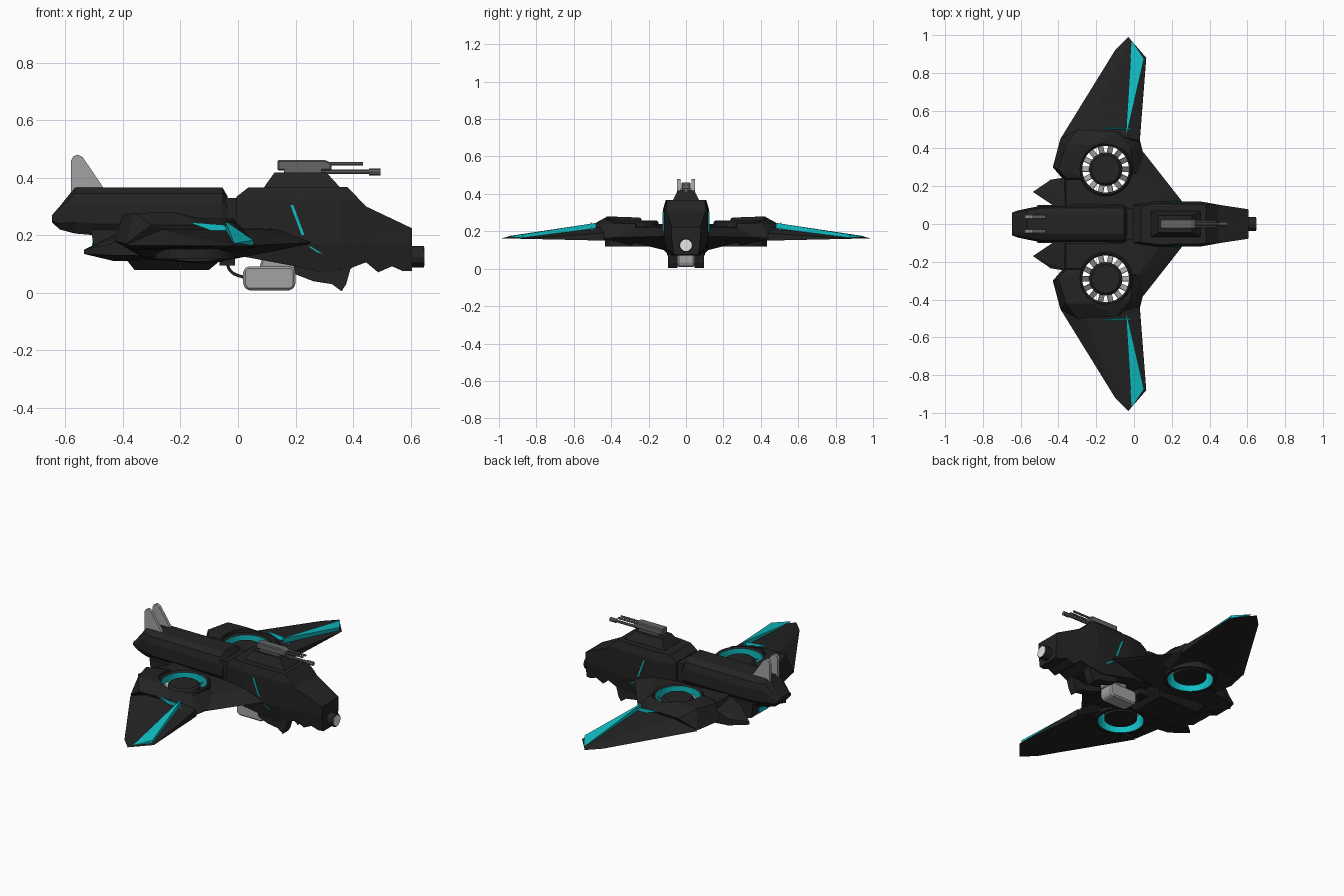
import bpy, bmesh, math
from mathutils import Vector, Matrix

if "Cube" in bpy.data.objects:
    bpy.data.objects.remove(bpy.data.objects["Cube"])


def material(name, rgb):
    m = bpy.data.materials.new(name)
    m.diffuse_color = (*rgb, 1)
    m.use_nodes = True
    m.node_tree.nodes["Principled BSDF"].inputs["Base Color"].default_value = m.diffuse_color
    return m


DARK = material("charcoal", (0.017, 0.017, 0.017))
CYAN = material("glow_cyan", (0.005, 0.52, 0.55))
LIGHT = material("light_grey", (0.36, 0.36, 0.36))
MID = material("gun_grey", (0.13, 0.13, 0.13))
WHITE = material("white", (0.9, 0.9, 0.9))


def finish(name, bm, *mats):
    bmesh.ops.recalc_face_normals(bm, faces=bm.faces[:])
    me = bpy.data.meshes.new(name)
    bm.to_mesh(me)
    bm.free()
    for m in mats:
        me.materials.append(m)
    ob = bpy.data.objects.new(name, me)
    bpy.context.collection.objects.link(ob)
    return ob


def hull(name, pts, mat=DARK, side=1):
    bm = bmesh.new()
    vs = [bm.verts.new((x, y * side, z)) for x, y, z in pts]
    r = bmesh.ops.convex_hull(bm, input=vs)
    junk = {v for v in r["geom_interior"] + r["geom_unused"] if isinstance(v, bmesh.types.BMVert)}
    bmesh.ops.delete(bm, geom=list(junk), context='VERTS')
    bmesh.ops.dissolve_limit(bm, angle_limit=0.02, verts=bm.verts[:], edges=bm.edges[:])
    return finish(name, bm, mat)


def box(name, x, y, z, mat=DARK, side=1):
    return hull(name, [(a, b, c) for a in x for b in y for c in z], mat, side)


def prism(name, profile, y0, y1, mat=DARK, bevel=0):
    """Side profile (x, z) extruded from y0 to y1."""
    bm = bmesh.new()
    f = bm.faces.new([bm.verts.new((x, y0, z)) for x, z in profile])
    r = bmesh.ops.extrude_face_region(bm, geom=[f])
    for v in r["geom"]:
        if isinstance(v, bmesh.types.BMVert):
            v.co.y = y1
    ob = finish(name, bm, mat)
    if bevel:
        m = ob.modifiers.new("bevel", 'BEVEL')
        m.width, m.segments = bevel, 1
    return ob


def cylinder(name, r1, r2, depth, loc, n=24, mat=DARK, axis='Z'):
    bm = bmesh.new()
    rot = Matrix.Rotation(math.pi / 2, 4, 'Y') if axis == 'X' else Matrix()
    bmesh.ops.create_cone(bm, cap_ends=True, segments=n, radius1=r1, radius2=r2, depth=depth,
                          matrix=Matrix.Translation(loc) @ rot)
    return finish(name, bm, mat)


# Forward fuselage: side profile cut into bands, then narrowed toward nose, roof and keel
def lerp(t, table):
    for (a, u), (b, v) in zip(table, table[1:]):
        if t <= b:
            return u + (v - u) * max(0, (t - a) / (b - a))
    return table[-1][1]


nose = [(-.005, .13), (-.005, .334), (.036, .366), (.38, .368), (.445, .30), (.605, .224),
        (.605, .075), (.574, .075), (.535, .092), (.487, .071), (.445, .106), (.39, .085),
        (.3, .07), (.21, .09)]
bm = bmesh.new()
face = bm.faces.new([bm.verts.new((x, -1, z)) for x, z in nose])
ext = bmesh.ops.extrude_face_region(bm, geom=[face])
for v in ext["geom"]:
    if isinstance(v, bmesh.types.BMVert):
        v.co.y = 1
for co, no in [((.12, 0, 0), (1, 0, 0)), ((.36, 0, 0), (1, 0, 0)), ((.46, 0, 0), (1, 0, 0)),
               ((0, 0, .32), (0, 0, 1)), ((0, 0, .17), (0, 0, 1))]:
    bmesh.ops.bisect_plane(bm, geom=bm.verts[:] + bm.edges[:] + bm.faces[:], plane_co=co, plane_no=no)
for v in bm.verts:
    w = lerp(v.co.x, [(-.01, .1), (.12, .122), (.36, .118), (.46, .1), (.605, .078)])
    v.co.y *= w * lerp(v.co.z, [(.06, .82), (.17, 1), (.32, 1), (.37, .88)])
finish("forward_fuselage", bm, DARK)

# Rear fuselage: rounded-top section lofted along x
section = [(.7, 0), (1, .25), (1, .65), (.88, .87), (.55, 1)]
section += [(-y, z) for y, z in reversed(section)]
stations = [(-.646, .06, .245, .27), (-.62, .07, .22, .30), (-.567, .082, .206, .366),
            (-.5, .095, .2, .366), (-.054, .097, .2, .366), (-.036, .088, .2, .335)]
bm = bmesh.new()
rings = [[bm.verts.new((x, y * w, a + z * (b - a))) for y, z in section] for x, w, a, b in stations]
for p, q in zip(rings, rings[1:]):
    for i in range(len(section)):
        j = (i + 1) % len(section)
        bm.faces.new((p[i], p[j], q[j], q[i]))
bm.faces.new(rings[0])
bm.faces.new(rings[-1])
finish("rear_fuselage", bm, DARK)

box("neck", (-.07, .02), (-.085, .085), (.14, .33))
hull("lower_rear_body", [(x, y, z) for y in (-.1, .1) for x, z in
                         [(-.51, .22), (-.5, .14), (-.42, .11), (.02, .13), (.02, .22)]])
hull("belly", [(x, y * s, z) for s in (-1, 1) for x, y, z in
               [(-.36, .1, .08), (-.1, .1, .08), (-.4, .15, .13), (-.04, .15, .13)]])
box("rear_exhaust", (-.508, -.5), (-.04, .04), (.145, .175), CYAN)

# Muzzle sensor
cylinder("muzzle", .037, .037, .06, (.616, 0, .125), 12, DARK, 'X')
cylinder("muzzle_lens", .032, .032, .006, (.646, 0, .125), 12, WHITE, 'X')

# Turret mount and guns
hull("turret_mount", [(x, y * s, z) for s in (-1, 1) for x, y, z in
                      [(.09, .07, .366), (.355, .07, .366), (.127, .045, .418), (.307, .045, .418)]])
box("turret_saddle", (.16, .29), (-.03, .03), (.41, .43), MID)
prism("gun_housing", [(.137, .425), (.137, .462), (.3, .462), (.325, .452), (.325, .425)], -.025, .025, MID, .005)
cylinder("lower_barrel", .008, .008, .2, (.38, 0, .42), 8, MID, 'X')
cylinder("barrel_tip", .012, .012, .04, (.475, 0, .42), 8, MID, 'X')

# Camera pod and its hose
prism("camera_mount", [(.07, .07), (.085, .125), (.15, .122), (.21, .11), (.21, .07)], -.035, .035, LIGHT, .006)
prism("camera_pod", [(.018, .025), (.018, .08), (.033, .092), (.185, .092), (.2, .08), (.2, .025),
                     (.185, .008), (.033, .008)], -.045, .045, LIGHT, .008)
box("hose_socket", (-.065, -.01), (-.04, .04), (.095, .14))
cu = bpy.data.curves.new("hose", 'CURVE')
cu.dimensions, cu.bevel_depth, cu.bevel_resolution = '3D', .006, 1
sp = cu.splines.new('BEZIER')
sp.bezier_points.add(2)
for p, co in zip(sp.bezier_points, [(-.04, 0, .11), (-.025, 0, .075), (.03, 0, .05)]):
    p.co, p.handle_left_type, p.handle_right_type = co, 'AUTO', 'AUTO'
cu.materials.append(DARK)
bpy.context.collection.objects.link(bpy.data.objects.new("hose", cu))

FX, FY, R = -.15, .29, .142  # lift fan centre and duct radius


def cut_duct(ob, side):
    cutter = cylinder("duct_cutter", R - .006, R - .006, 1, (FX, FY * side, .2), 28)
    m = ob.modifiers.new("duct", 'BOOLEAN')
    m.operation, m.object, m.solver = 'DIFFERENCE', cutter, 'EXACT'
    dg = bpy.context.evaluated_depsgraph_get()
    me = bpy.data.meshes.new_from_object(ob.evaluated_get(dg))
    ob.modifiers.clear()
    ob.data = me
    bpy.data.objects.remove(cutter)


for s, tag in ((-1, "right"), (1, "left")):
    # Wing root and fan nacelle, both pierced by the duct
    root = hull("wing_root_" + tag, [
        (.27, .1, .175), (.22, .13, .165), (.05, .38, .165), (-.4, .1, .12), (-.1, .12, .1),
        (-.37, .24, .13), (.15, .1, .22), (0, .3, .22), (-.36, .1, .24), (-.36, .25, .24)], DARK, s)
    nacelle = hull("fan_nacelle_" + tag, [
        (-.43, .30, .18), (-.36, .22, .14), (-.39, .45, .17), (.03, .45, .16), (.05, .37, .17),
        (.07, .27, .17), (-.33, .29, .125), (.0, .29, .125), (-.40, .29, .272), (-.36, .24, .26),
        (-.36, .42, .277), (-.23, .42, .28), (-.23, .24, .275), (-.02, .4, .245), (0, .27, .24),
        (-.3, .5, .235), (-.1, .49, .235)], DARK, s)
    for ob in (root, nacelle):
        cut_duct(ob, s)

    # Outer wing with rear ridge
    hull("wing_" + tag, [
        (.03, .43, .15), (.065, .88, .16), (-.03, .99, .163), (-.1, .92, .163), (-.39, .45, .165),
        (-.36, .43, .15), (-.28, .45, .225), (-.05, .46, .222), (.03, .44, .19), (-.035, .93, .174),
        (.04, .87, .171)], DARK, s)

    # Glowing strips: long leading strip and short inboard step
    hull("wing_strip_" + tag, [(x + d, y, z) for d in (-.003, .003) for x, y, z in
         [(-.04, .48, .2), (-.04, .48, .245), (.05, .875, .165), (.05, .875, .183),
          (-.01, .965, .172)]], CYAN, s)
    hull("wing_step_strip_" + tag, [(x, y + d, z) for d in (-.003, .003) for x, y, z in
         [(-.175, .508, .246), (-.05, .508, .236), (.0, .498, .19), (-.05, .508, .2)]], CYAN, s)

    # Tail fin beside the rear body
    hull("tail_fin_" + tag, [
        (-.535, .17, .135), (-.535, .17, .15), (-.44, .235, .13), (-.44, .235, .17), (-.43, .1, .11),
        (-.43, .1, .2), (-.34, .25, .13), (-.34, .25, .22), (-.34, .1, .11), (-.34, .1, .24)], DARK, s)

    # Duct ring with a glowing inner wall
    bm = bmesh.new()
    n, loops = 28, []
    for r, z in [(R, .118), (R, .25), (R - .008, .258), (R - .018, .25), (R - .018, .118)]:
        loops.append([bm.verts.new((FX + r * math.cos(2 * math.pi * i / n),
                                    s * FY + r * math.sin(2 * math.pi * i / n), z)) for i in range(n)])
    for k in range(5):
        a, b = loops[k], loops[(k + 1) % 5]
        for i in range(n):
            f = bm.faces.new((a[i], a[(i + 1) % n], b[(i + 1) % n], b[i]))
            f.material_index = 1 if k == 3 else 0
    finish("duct_ring_" + tag, bm, DARK, CYAN)

    # Fan hub and pitched blades
    cylinder("fan_hub_" + tag, .088, .088, .1, (FX, s * FY, .182), 28)
    cylinder("fan_cap_" + tag, .088, .075, .012, (FX, s * FY, .238), 28)
    bm = bmesh.new()
    for i in range(14):
        m = (Matrix.Translation((FX, s * FY, .205)) @ Matrix.Rotation(2 * math.pi * i / 14, 4, 'Z')
             @ Matrix.Translation((.106, 0, 0)) @ Matrix.Rotation(s * .6, 4, 'X')
             @ Matrix.Diagonal((.04, .032, .004, 1)))
        bmesh.ops.create_cube(bm, size=1, matrix=m)
    finish("fan_blades_" + tag, bm, LIGHT)

    # Landing prong under the cockpit
    prism("chin_prong_" + tag, [(.19, .11), (.2, .064), (.262, .04), (.327, .03), (.36, .005),
                                (.376, .03), (.39, .08), (.43, .12)], s * .045, s * .095)

    # Glowing seams on the cockpit side
    for k, (x0, z0, x1, z1) in enumerate([(.187, .305, .226, .2), (.25, .16, .345, .1)]):
        ya, yb = (.116, .116) if k == 0 else (.11, .094)
        hull(f"side_seam_{k + 1}_{tag}", [(x + d, y + e, z) for d in (-.005, .005) for e in (0, .009)
             for x, y, z in [(x0, ya, z0), (x1, yb, z1)]], CYAN, s)

    # Upright tail plate and upper gun barrel
    yc = s * .038
    prism("tail_plate_" + tag, [(-.58, .35), (-.58, .46), (-.572, .474), (-.557, .48), (-.54, .472),
                                (-.468, .366), (-.468, .35)], yc - .009, yc + .009, LIGHT)
    cylinder("upper_barrel_" + tag, .006, .006, .13, (.37, s * .013, .448), 8, MID, 'X')
